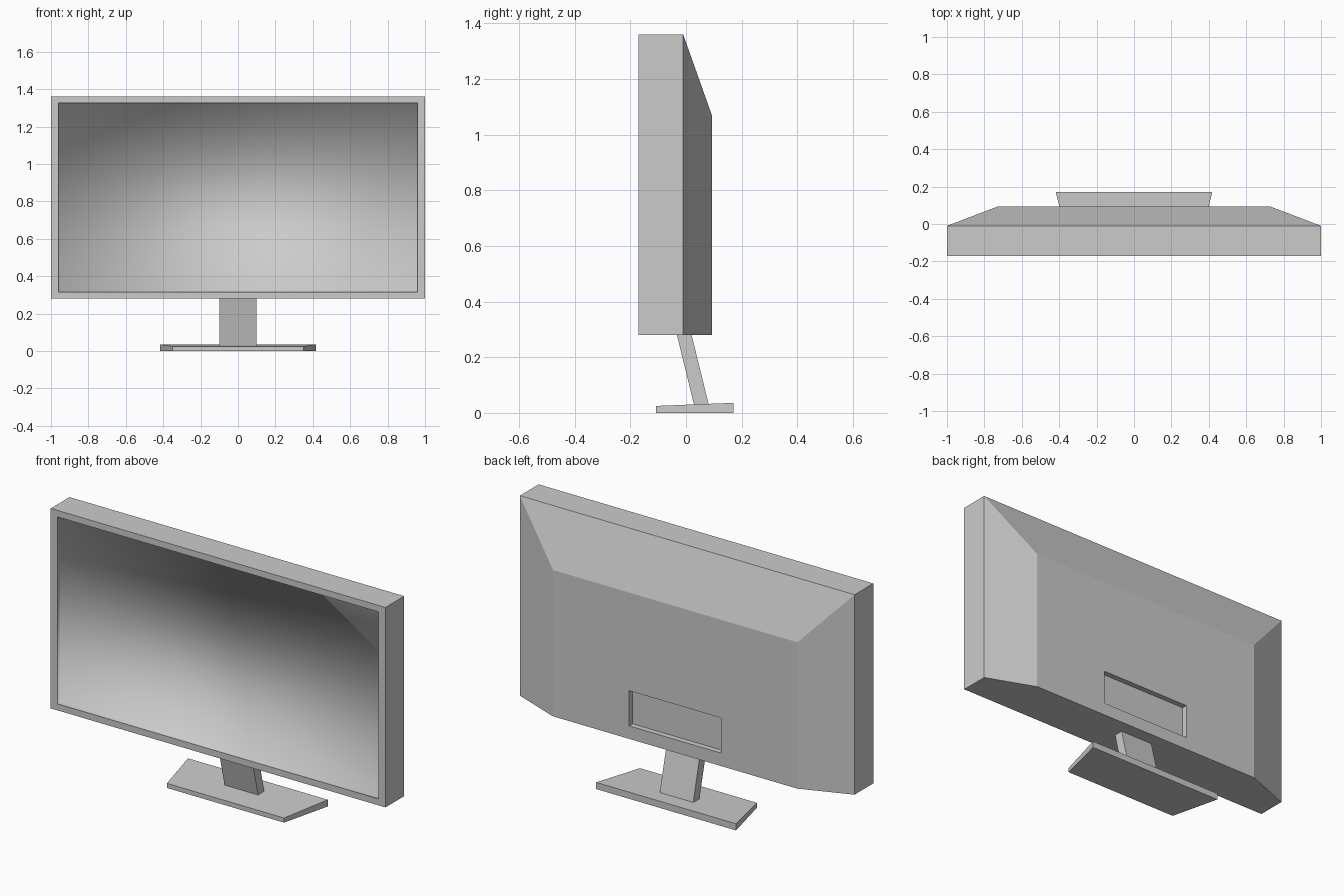
import bpy
import bmesh

cube = bpy.data.objects.get("Cube")
if cube:
    bpy.data.objects.remove(cube, do_unlink=True)

# One plain grey for everything
grey = bpy.data.materials.new("plain_grey")
grey.use_nodes = True
colour = (0.6, 0.6, 0.6, 1)
grey.diffuse_color = colour
grey.node_tree.nodes["Principled BSDF"].inputs["Base Color"].default_value = colour


def loft(bm, rings):
    """Skin a stack of four-point rings and cap both ends."""
    loops = [[bm.verts.new(p) for p in ring] for ring in rings]
    for a, b in zip(loops, loops[1:]):
        for i in range(4):
            j = (i + 1) % 4
            bm.faces.new((a[i], a[j], b[j], b[i]))
    caps = [bm.faces.new(loops[0]), bm.faces.new(loops[-1])]
    bmesh.ops.recalc_face_normals(bm, faces=bm.faces)
    return caps


def panel(y, half, low, high):
    """Upright rectangle at depth y."""
    return [(-half, y, low), (half, y, low), (half, y, high), (-half, y, high)]


def recess(bm, face, half, low, high, depth, smooth=False):
    """Cut a rectangular pocket into an upright face; depth is along y."""
    for shift in (0, depth):
        walls = bmesh.ops.inset_individual(bm, faces=[face], thickness=0.005)["faces"]
        middle = face.calc_center_median()
        for v in face.verts:
            v.co.x = half if v.co.x > middle.x else -half
            v.co.z = high if v.co.z > middle.z else low
            v.co.y += shift
    for f in walls + [face]:
        f.smooth = smooth


def finish(bm, name):
    mesh = bpy.data.meshes.new(name)
    bm.to_mesh(mesh)
    bm.free()
    mesh.materials.append(grey)
    obj = bpy.data.objects.new(name, mesh)
    bpy.context.collection.objects.link(obj)
    return obj


# Display housing with tapered back, sunken screen and rear socket pocket
bm = bmesh.new()
front, back = loft(bm, [panel(-0.17, 1, 0.28, 1.36),
                        panel(-0.01, 1, 0.28, 1.36),
                        panel(0.093, 0.73, 0.28, 1.07)])
recess(bm, front, 0.96, 0.315, 1.325, 0.025, smooth=True)
recess(bm, back, 0.275, 0.35, 0.54, -0.03)
finish(bm, "display_housing")

# Leaning neck
bm = bmesh.new()
loft(bm, [[(-0.1, 0.03, 0.025), (0.1, 0.03, 0.025), (0.1, 0.083, 0.025), (-0.1, 0.083, 0.025)],
          [(-0.1, -0.034, 0.285), (0.1, -0.034, 0.285), (0.1, 0.019, 0.285), (-0.1, 0.019, 0.285)]])
finish(bm, "stand_neck")

# Wedge-shaped foot, wider and thicker at the back
bm = bmesh.new()
loft(bm, [panel(-0.107, 0.35, 0, 0.025), panel(0.17, 0.418, 0, 0.036)])
finish(bm, "stand_foot")
